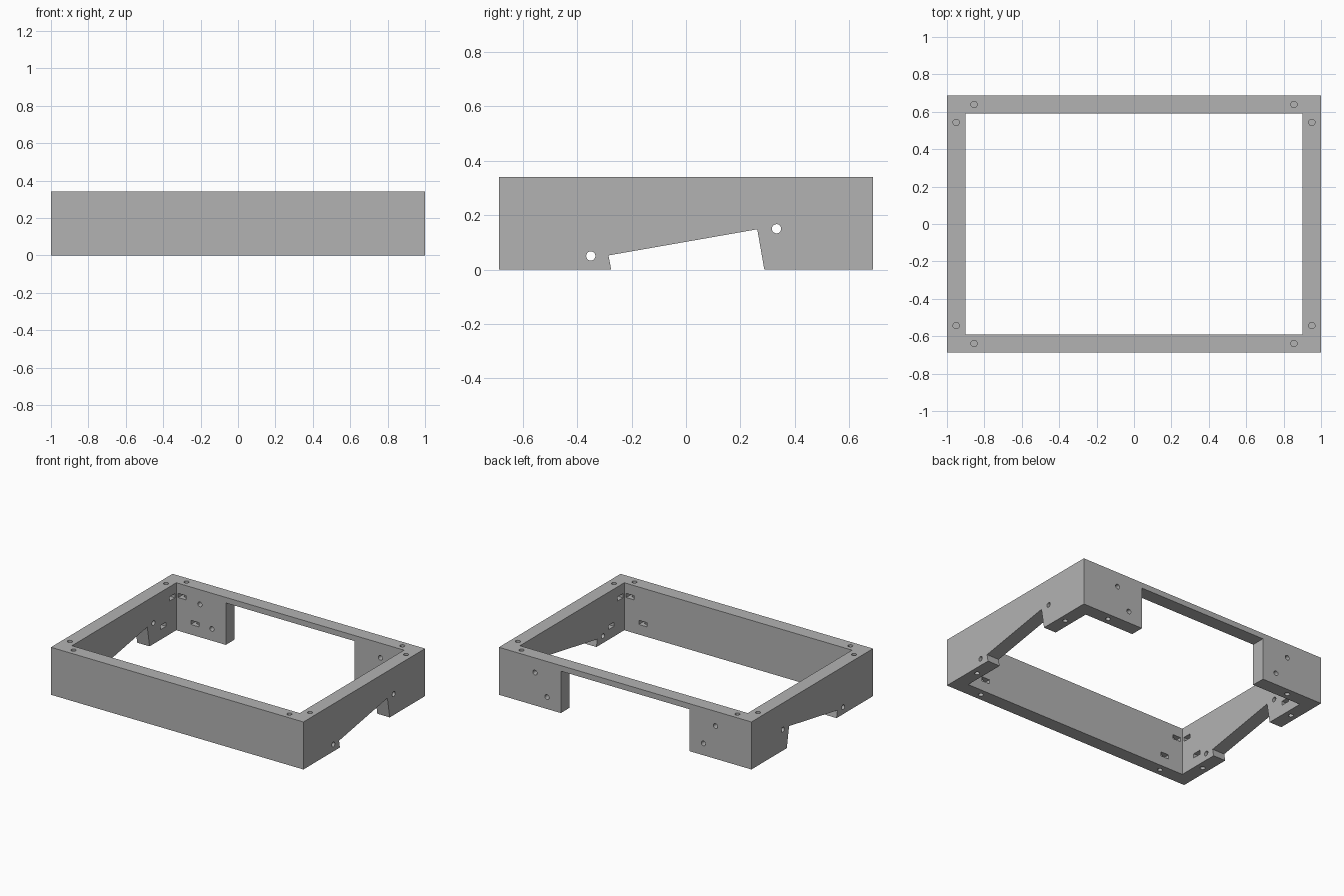
import bpy
import bmesh
from math import cos, sin, tau
from mathutils import Vector

W, D, H = 1.0, 0.688, 0.34      # half width, half depth, height
WALL = 0.098                    # wall thickness
XI, YI = W - WALL, D - WALL     # inner half sizes
XC, YC = W - WALL / 2, D - WALL / 2  # wall centre lines

cube = bpy.data.objects.get("Cube")
if cube:
    bpy.data.objects.remove(cube, do_unlink=True)

grey = bpy.data.materials.new("plain grey")
grey.use_nodes = True
colour = (0.45, 0.45, 0.45, 1)
grey.diffuse_color = colour
grey.node_tree.nodes["Principled BSDF"].inputs["Base Color"].default_value = colour


def prism(bm, profile, axis, start, end):
    """Extrude a profile along x, y or z; it lies in the other two axes."""
    def place(u, v, w):
        return Vector({"x": (w, u, v), "y": (u, w, v), "z": (u, v, w)}[axis])
    face = bm.faces.new([bm.verts.new(place(u, v, start)) for u, v in profile])
    ext = bmesh.ops.extrude_face_region(bm, geom=[face], use_keep_orig=True)
    verts = [g for g in ext["geom"] if isinstance(g, bmesh.types.BMVert)]
    bmesh.ops.translate(bm, verts=verts, vec=place(0, 0, end - start))


def rect(u0, u1, v0, v1):
    return [(u0, v0), (u1, v0), (u1, v1), (u0, v1)]


def circle(u, v, r=0.017, n=20):
    return [(u + r * cos(tau * i / n), v + r * sin(tau * i / n)) for i in range(n)]


def make(name, bm):
    bmesh.ops.recalc_face_normals(bm, faces=bm.faces)
    mesh = bpy.data.meshes.new(name)
    bm.to_mesh(mesh)
    bm.free()
    mesh.materials.append(grey)
    obj = bpy.data.objects.new(name, mesh)
    bpy.context.scene.collection.objects.link(obj)
    return obj


# Outer block
bm = bmesh.new()
prism(bm, rect(-W, W, -D, D), "z", 0, H)
frame = make("frame", bm)

# Central well through the block
well = bmesh.new()
prism(well, rect(-XI, XI, -YI, YI), "z", -0.1, H + 0.1)

# Sloped notch across both side walls
notch = bmesh.new()
prism(notch, [(-0.265, -0.052), (-0.285, 0.052), (0.262, 0.148), (0.297, -0.052)],
      "x", -W - 0.1, W + 0.1)

# Wide opening in the back wall
opening = bmesh.new()
prism(opening, rect(-0.51, 0.51, -0.1, H - 0.04), "y", YI - 0.05, D + 0.1)

# Round holes and nut slots, mirrored to every corner
holes, slots, cross = bmesh.new(), bmesh.new(), bmesh.new()
TOP_SLOT, LOW_SLOT = H - 0.087, 0.087
SLOT_W, SLOT_H = 0.032, 0.015
for sx in (-1, 1):
    for sy in (-1, 1):
        for z, hx, hy, z0, z1 in ((TOP_SLOT, 0.855, 0.543, H - 0.13, H + 0.05),
                                  (LOW_SLOT, 0.755, 0.443, -0.05, 0.13)):
            prism(holes, circle(sx * hx, sy * YC), "z", z0, z1)
            prism(holes, circle(sx * XC, sy * hy), "z", z0, z1)
            zs = (z - SLOT_H, z + SLOT_H)
            prism(slots, rect(sx * hx - SLOT_W, sx * hx + SLOT_W, *zs),
                  "y", sy * (YI - 0.05), sy * (YC + 0.03))
            prism(slots, rect(sy * hy - SLOT_W, sy * hy + SLOT_W, *zs),
                  "x", sx * (XI - 0.05), sx * (XC + 0.03))
    # Mounting holes through the side walls and the back legs
    for y, z in ((-0.35, 0.05), (0.333, 0.15)):
        prism(cross, circle(y, z), "x", sx * (XI - 0.05), sx * (W + 0.05))
    for x, z in ((0.715, 0.235), (0.62, 0.085)):
        prism(cross, circle(sx * x, z), "y", YI - 0.05, D + 0.05)

# Cut everything out, then drop the cutters
cutters = []
for name, bm in (("well_cutter", well), ("notch_cutter", notch),
                 ("opening_cutter", opening), ("hole_cutter", holes),
                 ("slot_cutter", slots), ("cross_hole_cutter", cross)):
    cutter = make(name, bm)
    cutter.hide_render = True
    mod = frame.modifiers.new(name, "BOOLEAN")
    mod.operation = "DIFFERENCE"
    mod.solver = "EXACT"
    mod.object = cutter
    cutters.append(cutter)

bpy.context.view_layer.update()
graph = bpy.context.evaluated_depsgraph_get()
result = bpy.data.meshes.new_from_object(frame.evaluated_get(graph))
frame.modifiers.clear()
frame.data = result
for cutter in cutters:
    bpy.data.objects.remove(cutter, do_unlink=True)
